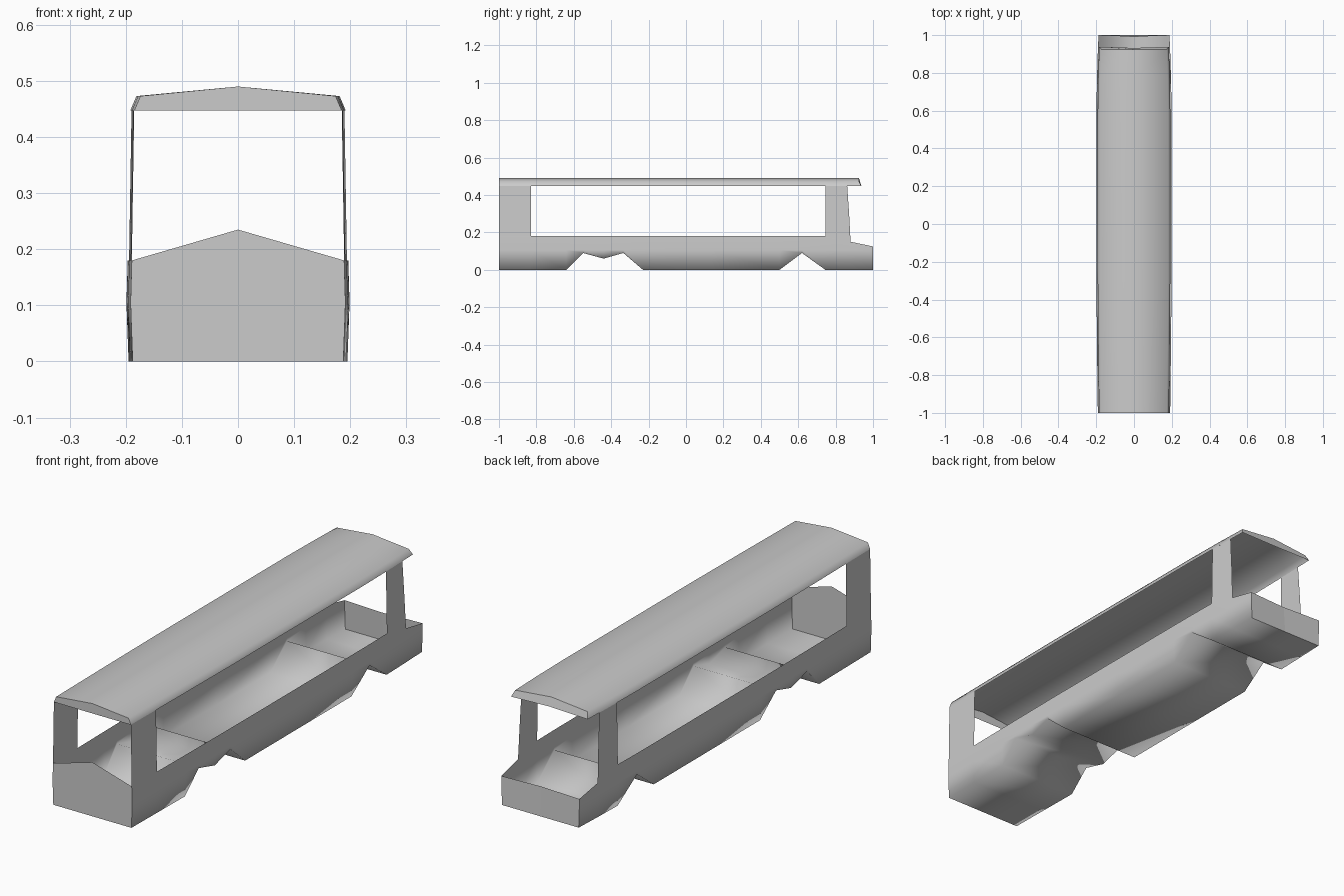
import bpy, bmesh

if "Cube" in bpy.data.objects:
    bpy.data.objects.remove(bpy.data.objects["Cube"])


def lerp(points, v):
    """Piecewise-linear curve through (input, output) points."""
    for (a, fa), (b, fb) in zip(points, points[1:]):
        if v <= b:
            return fa + (fb - fa) * max(0, v - a) / (b - a)
    return points[-1][1]


def half_width(y, z):
    """Body half width: bulged in section, tapered at both ends."""
    section = [(0, .195), (.1, .199), (.18, .1965), (.3, .1945), (.45, .192)]
    taper = [(-1, .963), (-.65, .985), (-.3, 1), (.6, 1), (.78, .985), (.93, .962), (1, .945)]
    return lerp(section, z) * lerp(taper, y)


def make(name, faces, smooth=False, angle=None):
    """Build one object from faces given as lists of points; shared points are welded."""
    bm = bmesh.new()
    for f in faces:
        bm.faces.new([bm.verts.new(p) for p in f])
    bmesh.ops.remove_doubles(bm, verts=bm.verts, dist=.0005)
    bmesh.ops.recalc_face_normals(bm, faces=bm.faces)
    for f in bm.faces:
        f.smooth = smooth
    me = bpy.data.meshes.new(name)
    bm.to_mesh(me)
    bm.free()
    ob = bpy.data.objects.new(name, me)
    bpy.context.collection.objects.link(ob)
    return ob


def loft(rows):
    """Quads between neighbouring rows of points."""
    return [[a[i], a[i + 1], b[i + 1], b[i]]
            for a, b in zip(rows, rows[1:]) for i in range(len(a) - 1)]


def side_point(s, y, z):
    return (s * half_width(y, z), y, z)


# Lower body: sides and floor follow one wheel-arch profile
bottom = [(-1, 0), (-.83, 0), (-.64, 0), (-.55, .09), (-.44, .06), (-.335, .09),
          (-.23, 0), (.13, 0), (.5, 0), (.62, .09), (.745, 0), (.88, 0), (1, 0)]
waist = [(-1, .18), (.745, .18), (.88, .15), (1, .125)]
sections = []
for y, z in bottom:
    top = lerp(waist, y)
    heights = [top, min(.105, top), z]
    right = [side_point(1, y, h) for h in heights]
    sections.append(right + [(-x, yy, h) for x, yy, h in reversed(right)])
make("lower_body", loft(sections), smooth=True)

# Front lower panel with peaked top, and front strip above the windscreen
left = [side_point(-1, -1, z) for z in (.18, .105, 0)]
right = [side_point(1, -1, z) for z in (0, .105, .18)]
make("front_panel", [left + right + [(0, -1, .235)]])

# Rear lower panel, top edge slightly dished
left = [side_point(-1, 1, z) for z in (.125, .105, 0)]
right = [side_point(1, 1, z) for z in (0, .105, .125)]
make("rear_panel", [left[:2] + [left[2], (0, 1, 0), (0, .99, .125)],
                    [(0, 1, 0)] + right + [(0, .99, .125)]])

# Window pillars, front and rear, on both sides
for s, side in ((1, "right"), (-1, "left")):
    front = [[side_point(s, y, z) for y in (-1, -.83)] for z in (.18, .3, .447)]
    make(side + "_front_pillar", loft(front), smooth=True)
    rear = [[side_point(s, *p) for p in row] for row in (
        ((.745, .18), (.88, .15)), ((.745, .3), (.872, .3)), ((.745, .447), (.862, .447)))]
    make(side + "_rear_pillar", loft(rear), smooth=True)


# Roof: peaked shell with sloping eaves
def roof_section(y_top, y_eave):
    e = half_width(y_eave, .447)
    c = e - .011
    return [(-e, y_eave, .447), (-c, y_top, .473), (0, y_top, .49),
            (c, y_top, .473), (e, y_eave, .447)]


roof_rows = [roof_section(y, y) for y in (-1, -.65, -.3, .2, .6, .78)] + [roof_section(.925, .938)]
roof = make("roof", loft(roof_rows), smooth=True)
make("roof_front_strip", [roof_rows[0]])

# Rear drop panel under the roof edge
end = roof_rows[-1]
mid = (0, .932, .45)
make("roof_rear_strip", [[end[0], end[1], end[2], mid], [mid, end[2], end[3], end[4]]])
